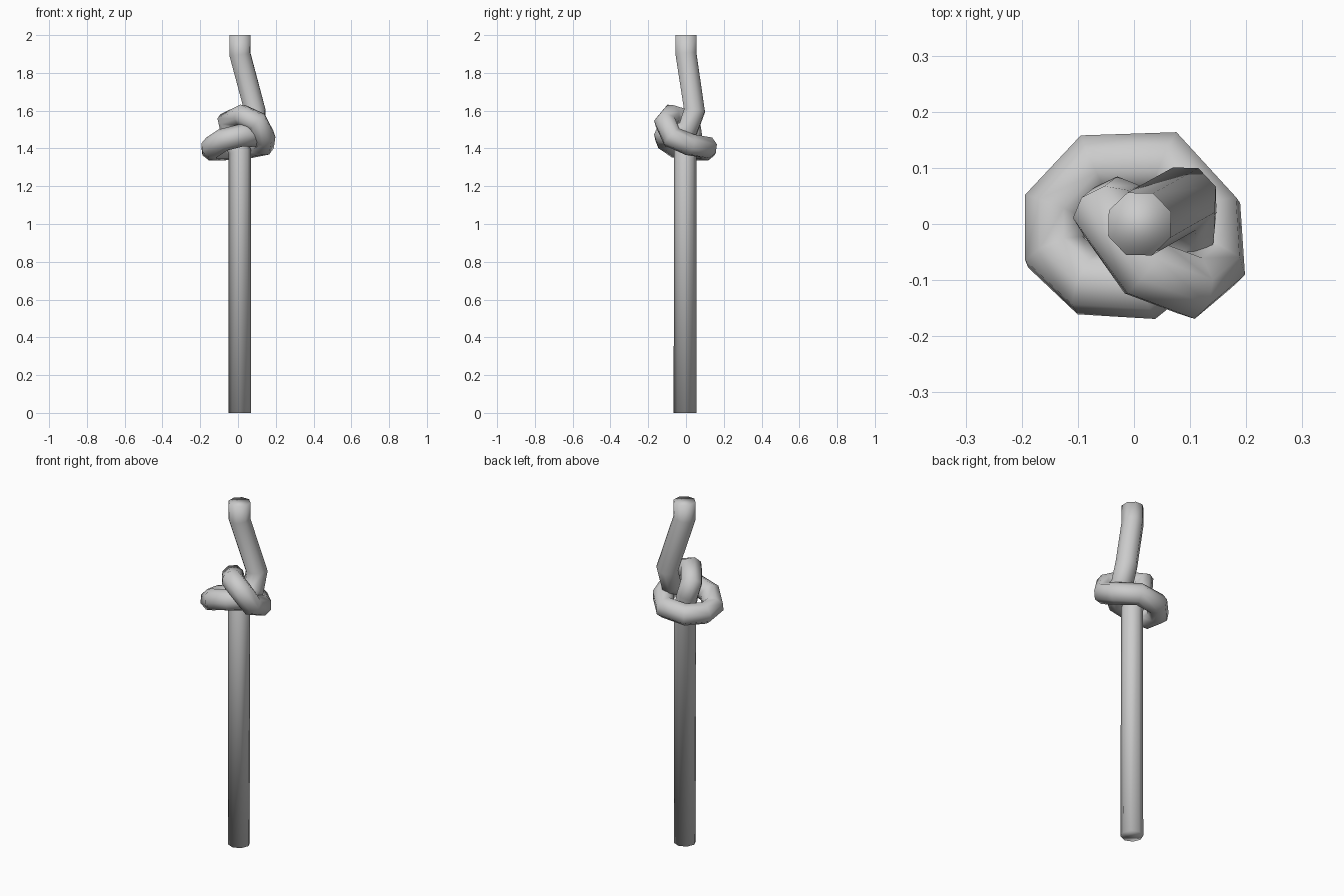
import bpy, bmesh, math
from mathutils import Vector

if "Cube" in bpy.data.objects:
    bpy.data.objects.remove(bpy.data.objects["Cube"])

RADIUS, SIDES = 0.06, 8

# Centre line of the rope, bottom to top, tied in an overhand knot
path = [Vector(p) for p in [
    (0.01, -0.005, 0.0), (0.01, -0.005, 1.38),                       # standing part
    (-0.03, 0.025, 1.48), (-0.05, 0.02, 1.55),                       # up through the middle
    (0.02, -0.08, 1.575), (0.10, -0.11, 1.54), (0.14, -0.075, 1.46), # over the front right
    (0.135, 0.02, 1.42), (0.055, 0.11, 1.405), (-0.07, 0.105, 1.395),# round the back
    (-0.14, 0.03, 1.395), (-0.14, -0.05, 1.405),                     # round the left
    (-0.08, -0.105, 1.445), (0.02, -0.112, 1.47),                    # across the front
    (0.085, -0.06, 1.465), (0.09, 0.01, 1.50),                       # tucked under the loop
    (0.09, 0.045, 1.60), (0.01, 0.0, 1.90), (0.01, 0.0, 2.0)]]       # out to the top end


def make_tube(name, pts):
    """Sweep a ring along the points, turning it as little as possible."""
    bm = bmesh.new()
    rings = []
    tangent = (pts[1] - pts[0]).normalized()
    axis = Vector((1, 0, 0))
    for i, p in enumerate(pts):
        before = (p - pts[max(i - 1, 0)]).normalized()
        after = (pts[min(i + 1, len(pts) - 1)] - p).normalized()
        new_tangent = (before + after).normalized()
        axis = tangent.rotation_difference(new_tangent) @ axis
        tangent = new_tangent
        side = tangent.cross(axis)
        ring = []
        for k in range(SIDES):
            a = 2 * math.pi * k / SIDES
            ring.append(bm.verts.new(p + RADIUS * (math.cos(a) * axis + math.sin(a) * side)))
        rings.append(ring)
    for r0, r1 in zip(rings, rings[1:]):
        for k in range(SIDES):
            n = (k + 1) % SIDES
            bm.faces.new((r0[k], r0[n], r1[n], r1[k]))
    bm.faces.new(rings[0][::-1])
    bm.faces.new(rings[-1])
    bmesh.ops.recalc_face_normals(bm, faces=bm.faces[:])
    for f in bm.faces:
        f.smooth = True
    mesh = bpy.data.meshes.new(name)
    bm.to_mesh(mesh)
    bm.free()
    obj = bpy.data.objects.new(name, mesh)
    bpy.context.collection.objects.link(obj)
    return obj


# Knotted rope
rope = make_tube("knotted_rope", path)
grey = bpy.data.materials.new("light grey")
grey.diffuse_color = (0.6, 0.6, 0.6, 1)
grey.use_nodes = True
grey.node_tree.nodes["Principled BSDF"].inputs["Base Color"].default_value = grey.diffuse_color
rope.data.materials.append(grey)
